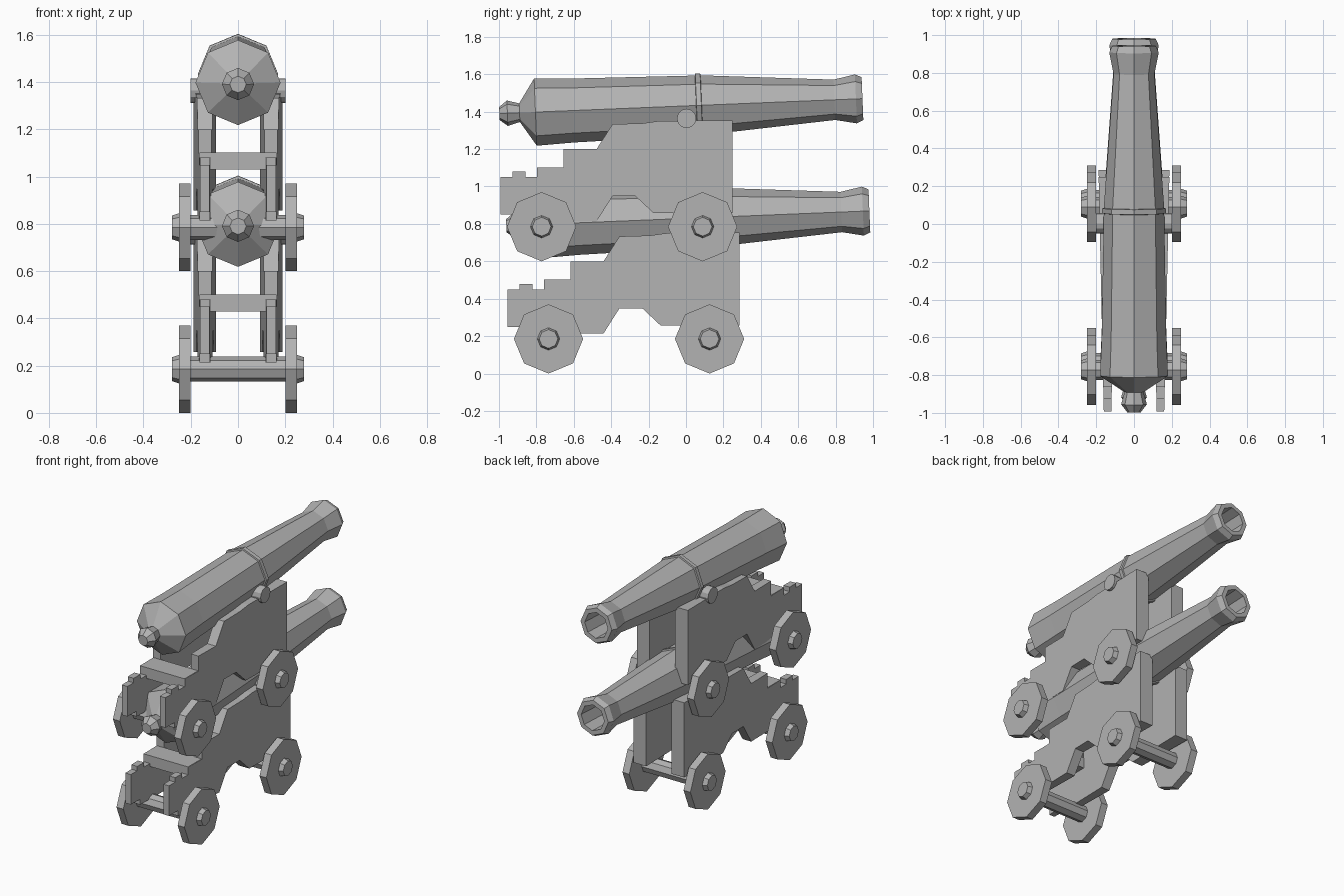
import bpy, bmesh
from math import pi, sin, cos
from mathutils import Matrix

if "Cube" in bpy.data.objects:
    bpy.data.objects.remove(bpy.data.objects["Cube"])

grey = bpy.data.materials.new("plain_grey")
grey.use_nodes = True
grey.diffuse_color = (0.45, 0.45, 0.45, 1)
grey.node_tree.nodes["Principled BSDF"].inputs["Base Color"].default_value = grey.diffuse_color


def add_object(name, bm):
    bmesh.ops.recalc_face_normals(bm, faces=bm.faces[:])
    mesh = bpy.data.meshes.new(name)
    bm.to_mesh(mesh)
    bm.free()
    mesh.materials.append(grey)
    obj = bpy.data.objects.new(name, mesh)
    bpy.context.collection.objects.link(obj)
    return obj


def lathe(name, profile, sides, matrix):
    """Turn (distance, radius) pairs around the local z axis and cap both ends."""
    bm = bmesh.new()
    rings = [[bm.verts.new((r * cos(2 * pi * i / sides), r * sin(2 * pi * i / sides), d))
              for i in range(sides)] for d, r in profile]
    for a, b in zip(rings, rings[1:]):
        for i in range(sides):
            j = (i + 1) % sides
            bm.faces.new((a[i], a[j], b[j], b[i]))
    bm.faces.new(rings[0])
    bm.faces.new(rings[-1])
    bm.transform(matrix)
    return add_object(name, bm)


def half_thickness(y):
    return 0.02 + (y + 0.955) * 0.022


def cheek(name, side):
    """Stepped side panel that grows thicker toward the muzzle."""
    bm = bmesh.new()
    layers = [[bm.verts.new((side * 0.14 + s * half_thickness(y), y, z))
               for y, z in CHEEK] for s in (-1, 1)]
    for layer in layers:
        bm.faces.new(layer)
    for i in range(len(CHEEK)):
        j = (i + 1) % len(CHEEK)
        bm.faces.new((layers[0][i], layers[0][j], layers[1][j], layers[1][i]))
    return add_object(name, bm)


# Outline of a side panel as (y, z)
CHEEK = [(-.955, .25), (-.955, .45), (-.89, .45), (-.89, .48), (-.82, .48), (-.82, .45),
         (-.757, .45), (-.757, .5), (-.618, .5), (-.618, .6), (-.441, .6), (-.356, .733),
         (-.195, .738), (-.11, .75), (.286, .754), (.286, .257), (-.136, .257),
         (-.233, .348), (-.356, .348), (-.441, .214), (-.86, .214), (-.86, .25)]

# Barrel from knob to muzzle, then back into the bore
BARREL = [(-.193, .035), (-.15, .068), (-.107, .056), (-.085, .05), (0, .18), (.2, .171),
          (.86, .16), (.862, .17), (.888, .17), (.89, .16), (1.6, .108), (1.715, .131),
          (1.75, .115), (1.75, .085), (1.35, .08)]

X_AXIS = Matrix.Rotation(pi / 2, 4, 'Y')


def build_cannon(level, offset):
    parts = []
    # Barrel, pitched slightly up
    pitch = Matrix.Translation((0, -.768, .798)) @ Matrix.Rotation(-pi / 2 + .041, 4, 'X')
    parts.append(lathe(level + "_barrel", BARREL, 8, pitch))
    # Trunnion
    parts.append(lathe(level + "_trunnion", [(-.2, .052), (.2, .052)], 12,
                       Matrix.Translation((0, .04, .764)) @ X_AXIS))
    # Side panels
    for label, side in (("left", 1), ("right", -1)):
        parts.append(cheek(f"{level}_{label}_panel", side))
    # Cross bar joining the panels
    bm = bmesh.new()
    bmesh.ops.create_cube(bm, size=1, matrix=Matrix.Translation((0, -.6875, .466))
                          @ Matrix.Diagonal((.328, .143, .072, 1)))
    parts.append(add_object(level + "_cross_bar", bm))
    # Axles with chamfered hubs, and wheels
    for end, y in (("front", -.735), ("back", .126)):
        at = Matrix.Translation((0, y, .185)) @ X_AXIS
        parts.append(lathe(f"{level}_{end}_axle",
                           [(-.28, .05), (-.25, .06), (-.2, .053), (.2, .053), (.25, .06), (.28, .05)],
                           8, at))
        for label, side in (("left", 1), ("right", -1)):
            parts.append(lathe(f"{level}_{end}_{label}_wheel",
                               [(side * .2, .185), (side * .25, .185)], 8, at))
    for part in parts:
        part.location = offset


build_cannon("lower", (0, 0, 0))
build_cannon("upper", (0, -.037, .6))
